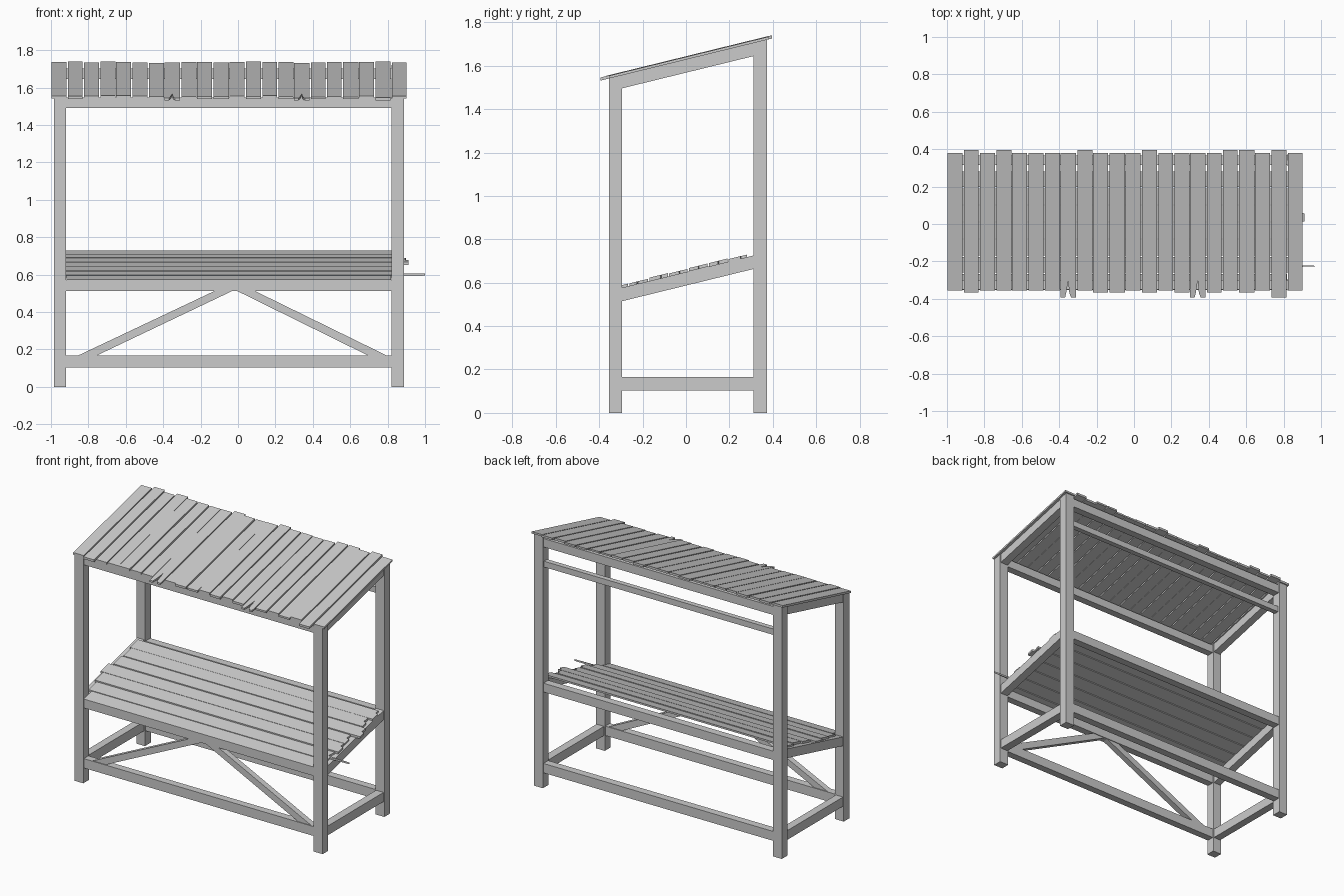
import bpy, random

if "Cube" in bpy.data.objects:
    bpy.data.objects.remove(bpy.data.objects["Cube"])
random.seed(4)

SLOPE = 0.245
roof_top = lambda x, y: 1.555 + (y + 0.355) * SLOPE
roof_under = lambda x, y: roof_top(x, y) - 0.014
shelf_top = lambda x, y: 0.575 + (y + 0.355) * SLOPE
shelf_under = lambda x, y: shelf_top(x, y) - 0.013


def loft(name, bottom, top):
    """Closed solid between two matching rings."""
    n = len(bottom)
    faces = [list(range(n))[::-1], list(range(n, 2 * n))]
    faces += [[i, (i + 1) % n, n + (i + 1) % n, n + i] for i in range(n)]
    me = bpy.data.meshes.new(name)
    me.from_pydata(bottom + top, [], faces)
    ob = bpy.data.objects.new(name, me)
    bpy.context.collection.objects.link(ob)
    return ob


def slab(name, outline, low, high):
    """Plan outline (counter-clockwise) raised between two height functions."""
    return loft(name, [(x, y, low(x, y)) for x, y in outline],
                [(x, y, high(x, y)) for x, y in outline])


def rect(x0, x1, y0, y1):
    return [(x0, y0), (x1, y0), (x1, y1), (x0, y1)]


def flat(z):
    return lambda x, y: z


def drop(f, d):
    return lambda x, y: f(x, y) - d


LX, RX = (-0.985, -0.92), (0.82, 0.888)      # post columns
FY, BY = (-0.355, -0.295), (0.31, 0.373)     # post rows

# Four posts with tops cut to the roof slope
for sx, X in (("left", LX), ("right", RX)):
    for sy, Y in (("front", FY), ("back", BY)):
        slab(f"{sy}_{sx}_post", rect(*X, *Y), flat(0), roof_under)

# Long rails between left and right posts
def long_rail(name, y0, y1, z0, z1):
    slab(name, rect(LX[1], RX[0], y0, y1), flat(z0), flat(z1))

long_rail("front_bottom_rail", -0.35, -0.3, 0.103, 0.167)
long_rail("back_bottom_rail", 0.315, 0.367, 0.103, 0.167)
long_rail("front_shelf_beam", -0.35, -0.3, 0.513, 0.57)
long_rail("back_shelf_beam", 0.315, 0.367, 0.655, 0.715)
long_rail("front_roof_beam", -0.35, -0.3, 1.49, 1.546)
long_rail("back_roof_beam", 0.315, 0.367, 1.645, 1.703)
long_rail("back_hanging_rail", 0.325, 0.36, 1.505, 1.545)

# Side rails, level at the bottom and sloped under shelf and roof
for side, (x0, x1) in (("left", LX), ("right", RX)):
    r = rect(x0 + 0.006, x1 - 0.006, FY[1], BY[0])
    slab(f"{side}_bottom_rail", r, flat(0.103), flat(0.166))
    slab(f"{side}_shelf_beam", r, drop(shelf_under, 0.062), shelf_under)
    slab(f"{side}_roof_beam", r, drop(roof_under, 0.06), roof_under)

# Front diagonal braces
for side, lo, hi in (("left", (-0.86, -0.76), (-0.12, -0.025)),
                     ("right", (0.70, 0.80), (-0.01, 0.085))):
    loft(f"{side}_brace",
         [(x, y, 0.165) for x, y in rect(*lo, -0.345, -0.305)],
         [(x, y, 0.515) for x, y in rect(*hi, -0.345, -0.305)])

# Roof planks: 22 across, some longer, two with split front ends
PITCH = 1.905 / 22
long_back = {1, 3, 8, 12, 17, 18, 20}
long_front = {1, 9, 10, 12, 14, 16, 18}
tight = {4, 7, 9, 11, 15, 19}                # seams almost closed
for k in range(22):
    x0 = -1 + k * PITCH + (0.001 if k in tight else 0.004)
    x1 = -1 + (k + 1) * PITCH - (0.001 if k + 1 in tight else 0.004)
    y1 = 0.396 if k in long_back else 0.38
    y0 = -0.366 if k in long_front else -0.355
    if k in (7, 15, 20):
        y0 = -0.393
    outline = rect(x0, x1, y0, y1)
    if k in (7, 15):
        w = x1 - x0
        outline[1:1] = [(x0 + 0.3 * w, y0), (x0 + 0.38 * w, y0 + 0.028),
                        (x0 + 0.5 * w, y0 + 0.09), (x0 + 0.58 * w, y0 + 0.022),
                        (x0 + 0.7 * w, y0)]
    j = random.uniform(-0.002, 0.003)
    slab(f"roof_plank_{k + 1}", outline, roof_under, drop(roof_top, j))

# Shelf boards: front one fits between the posts, the rest have ragged ends
left_ends = [-0.918, -0.945, -0.96, -0.985, -0.95, -0.94, -0.955]
right_ends = [0.818, 0.855, 0.875, 0.86, 0.912, 0.865, 0.88]
W = 0.64 / 7
for k in range(7):
    y0 = -0.355 + k * W + 0.003
    y1 = y0 + W - 0.006
    xl, xr = left_ends[k], right_ends[k]
    outline = rect(xl, xr, y0, y1)
    if k == 1:      # long splinter
        outline[2:2] = [(xr, y0 + 0.03), (1.0, y0 + 0.036), (xr - 0.02, y0 + 0.042)]
    elif k > 1:     # stepped broken end
        s = random.uniform(0.35, 0.65) * (y1 - y0) + y0
        outline[2:2] = [(xr, s), (xr - 0.02, s + 0.004)]
        outline[4] = (xr - 0.015, y1)
    slab(f"shelf_board_{k + 1}", outline, shelf_under,
         drop(shelf_top, random.uniform(-0.003, 0.002)))
